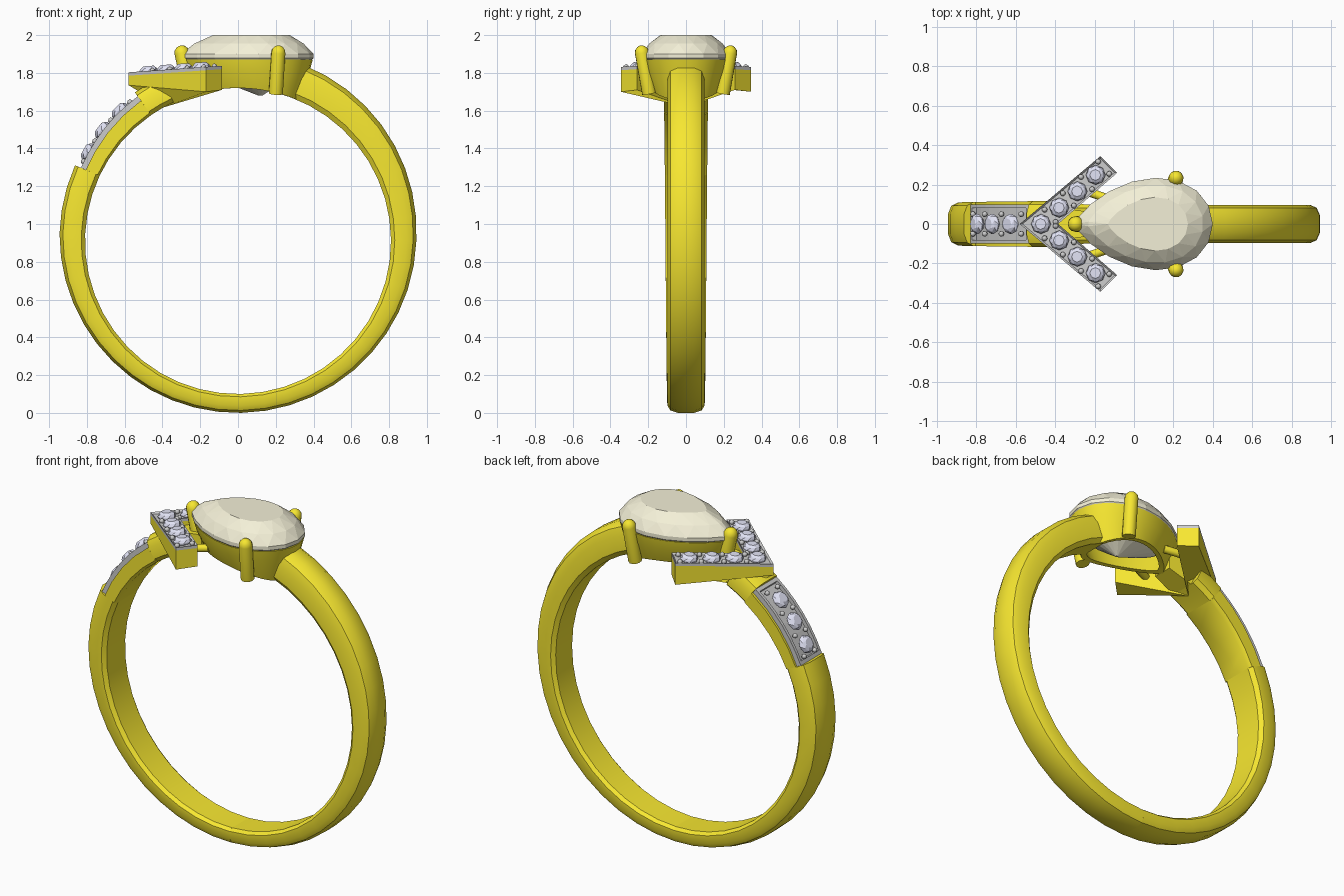
import bpy, bmesh
from math import sin, cos, pi, radians, sqrt
from mathutils import Vector, Matrix

if "Cube" in bpy.data.objects:
    bpy.data.objects.remove(bpy.data.objects["Cube"])


def material(name, rgb):
    m = bpy.data.materials.new(name)
    m.diffuse_color = (*rgb, 1)
    m.use_nodes = True
    m.node_tree.nodes["Principled BSDF"].inputs["Base Color"].default_value = m.diffuse_color
    return m


GOLD = material("gold", (0.93, 0.80, 0.03))
SILVER = material("silver", (0.55, 0.55, 0.55))
PALE = material("pale_stone", (0.90, 0.87, 0.68))
ICE = material("small_stone", (0.76, 0.77, 0.92))


def finish(name, bm, mat, smooth=None):
    bmesh.ops.recalc_face_normals(bm, faces=bm.faces)
    me = bpy.data.meshes.new(name)
    bm.to_mesh(me)
    bm.free()
    ob = bpy.data.objects.new(name, me)
    bpy.context.collection.objects.link(ob)
    me.materials.append(mat)
    if smooth:
        bpy.ops.object.select_all(action='DESELECT')
        ob.select_set(True)
        bpy.context.view_layer.objects.active = ob
        bpy.ops.object.shade_smooth_by_angle(angle=radians(smooth))
    return ob


def loft(bm, rings, closed=False, caps=True):
    vs = [[bm.verts.new(p) for p in r] for r in rings]
    pairs = list(zip(vs, vs[1:])) + ([(vs[-1], vs[0])] if closed else [])
    for a, b in pairs:
        for i in range(len(a)):
            j = (i + 1) % len(a)
            bm.faces.new((a[i], a[j], b[j], b[i]))
    if caps and not closed:
        return bm.faces.new(vs[0]), bm.faces.new(vs[-1])


# ---- Band: two halves swept round the finger hole ----
CZ = 0.945


def polar(a, r, y):
    return (r * cos(a), y, CZ + r * sin(a))


ROUND = [(-.8, 0), (-1, .15), (-1, .62), (-.85, .87), (-.45, 1),
         (.45, 1), (.85, .87), (1, .62), (1, .15), (.8, 0)]
CUT = [(-.8, 0), (-1, .15), (-1, .62), (-1, 1), (-.45, 1),
       (.45, 1), (1, 1), (1, .62), (1, .15), (.8, 0)]


def band_ring(deg, width, swell, cut=False):
    a = radians(deg)
    s = sin(a)
    ri = -0.035 * s + sqrt(0.81 ** 2 - (0.035 * cos(a)) ** 2)
    ro = 0.875 if cut else 0.945 + swell * max(0, s)
    return [polar(a, ri + (ro - ri) * t, y * width)
            for y, t in (CUT if cut else ROUND)]


bm = bmesh.new()
loft(bm, [band_ring(69 - i * 158 / 20, 0.097, 0.018) for i in range(21)])
finish("right_band", bm, GOLD, 35)

rings = []
for d, cut in [(116, 0), (121, 0), (126, 0), (126.02, 1), (134, 1), (142, 1), (150, 1),
               (157, 1), (157.02, 0)] + [(157 + i * 114 / 15, 0) for i in range(1, 16)]:
    rings.append(band_ring(d, 0.117 - 0.019 * (d - 116) / 155, -0.02, cut))
bm = bmesh.new()
loft(bm, rings)
finish("left_band", bm, GOLD, 35)

# ---- Small stones and beads collected in shared meshes ----
gems, beads = bmesh.new(), bmesh.new()


def gem(p, n, r=0.052):
    m = Matrix.Translation(p) @ Vector(n).to_track_quat('Z', 'Y').to_matrix().to_4x4()
    ring = lambda k, z, ph: [m @ Vector((r * k * cos(2 * pi * (i + ph) / 8),
                                         r * k * sin(2 * pi * (i + ph) / 8), z)) for i in range(8)]
    loft(gems, [ring(.15, -.04, 0), ring(1, -.003, 0), ring(1, .005, 0),
                ring(.85, .018, .5), ring(.55, .028, 0)])


def bead(p):
    bmesh.ops.create_icosphere(beads, subdivisions=1, radius=0.016, matrix=Matrix.Translation(p))


# ---- Channel tray with three stones ----
def sector(bm, prof, d0, d1, n):
    loft(bm, [[polar(radians(d0 + (d1 - d0) * i / n), r, y) for y, r in prof] for i in range(n + 1)])


bm = bmesh.new()
sector(bm, [(-.1, .87), (-.1, .903), (-.082, .903), (-.082, .88),
            (.082, .88), (.082, .903), (.1, .903), (.1, .87)], 126, 157, 6)
for d in (126, 155.6):
    sector(bm, [(-.1, .87), (-.1, .903), (.1, .903), (.1, .87)], d, d + 1.4, 1)
finish("channel_tray", bm, SILVER)
for d in (133.7, 142.5, 151.3):
    gem(polar(radians(d), .905, 0), (cos(radians(d)), 0, sin(radians(d))))
for d in (129.3, 138.1, 146.9, 154.7):
    for y in (-.05, .05):
        bead(polar(radians(d), .905, y))


# ---- Chevron: gold body, silver recessed top, seven stones ----
def top_z(x):
    return 1.803 + (x + 0.58) * 0.07


PLAN = [(-.58, 0), (-.17, -.345), (-.085, -.26), (-.385, 0), (-.085, .26), (-.17, .345)]
LOW = [1.735, 1.70, 1.71, 1.62, 1.71, 1.70]
bm = bmesh.new()
loft(bm, [[(x, y, z) for (x, y), z in zip(PLAN, LOW)],
          [(x, y, top_z(x) - .018) for x, y in PLAN]])
finish("chevron_body", bm, GOLD)
bm = bmesh.new()
_, top = loft(bm, [[(x, y, top_z(x) - .018) for x, y in PLAN], [(x, y, top_z(x)) for x, y in PLAN]])
bm.normal_update()
bmesh.ops.recalc_face_normals(bm, faces=bm.faces)
bmesh.ops.inset_region(bm, faces=[top], thickness=0.014, depth=0)
bmesh.ops.translate(bm, verts=top.verts[:], vec=(0, 0, -.01))
finish("chevron_plate", bm, SILVER)
start, step = Vector((-.472, 0)), Vector((.0925, .083))
side = Vector((-.083, .0925)).normalized() * 0.042
for s in (1, -1):
    for k in range(4):
        p = start + step * k
        if k or s > 0:
            gem((p.x, p.y * s, top_z(p.x) - .002), (-.07, 0, 1), 0.05)
        for v in (side, -side):
            q = start + step * (k + .5) + v
            if k == 3:
                q -= step * .06
            bead((q.x, q.y * s, top_z(q.x)))
finish("small_stones", gems, ICE)
finish("setting_beads", beads, SILVER, 60)


# ---- Pear-shaped centre stone and its hollow seat ----
def pear(scale, z, n=32, phase=0, inset=0):
    pts = []
    for i in range(n):
        t = 2 * pi * (i + phase) / n
        x = 0.05 + (0.35 - inset) * cos(t)
        y = (0.272 - inset) * sin(t) * sqrt(abs(cos(t / 2)))
        x, y = 0.1 + (x - 0.1) * scale, y * scale
        pts.append((x, y, z(x) if callable(z) else z))
    return pts


bm = bmesh.new()
N = 18
loft(bm, [[(0.12 + (x - .1), y, z) for x, y, z in pear(.03, 1.68, N)],
          pear(.6, 1.775, N, .5), pear(1, 1.878, N), pear(1, 1.9, N),
          pear(.84, 1.955, N, .5), pear(.58, 2.0, N)])
bmesh.ops.triangulate(bm, faces=[f for f in bm.faces if len(f.verts) == 4])
finish("pear_stone", bm, PALE)


def hole(x):
    return 0.91 + sqrt(0.81 ** 2 - x * x)


bm = bmesh.new()
loft(bm, [pear(.985, 1.87), pear(.93, 1.81), pear(.76, hole),
          pear(.76, hole, inset=.045), pear(.93, 1.81, inset=.045), pear(.985, 1.87, inset=.03)],
     closed=True)
finish("pear_seat", bm, GOLD, 35)


# ---- Prongs and struts ----
def rod(name, p0, p1, r):
    p0, p1 = Vector(p0), Vector(p1)
    d = p1 - p0
    m = d.to_track_quat('Z', 'Y').to_matrix()
    bm = bmesh.new()
    prof = [(0, r)] + [(d.length - r * (1 - sin(a)), r * cos(a)) for a in (0, .5, 1.0, 1.4)]
    loft(bm, [[p0 + m @ Vector((k * cos(pi * i / 6), k * sin(pi * i / 6), h))
               for i in range(12)] for h, k in prof])
    finish(name, bm, GOLD, 40)


rod("tip_prong", (-.25, 0, 1.69), (-.305, 0, 1.945), .04)
for s, tag in ((-1, "front"), (1, "back")):
    rod(tag + "_prong", (.2, .195 * s, 1.69), (.216, .24 * s, 1.945), .038)
    rod(tag + "_strut", (-.11, .12 * s, 1.76), (-.25, .17 * s, 1.74), .022)

# bridge joining the band, chevron and seat
bm = bmesh.new()
loft(bm, [[(x, y * w, z) for y, z in ((-1, lo), (1, lo), (1, hi), (-1, hi))]
          for x, w, lo, hi in ((-.43, .09, 1.61, 1.76), (-.34, .075, 1.645, 1.78), (-.2, .06, 1.70, 1.79))])
finish("seat_bridge", bm, GOLD)
